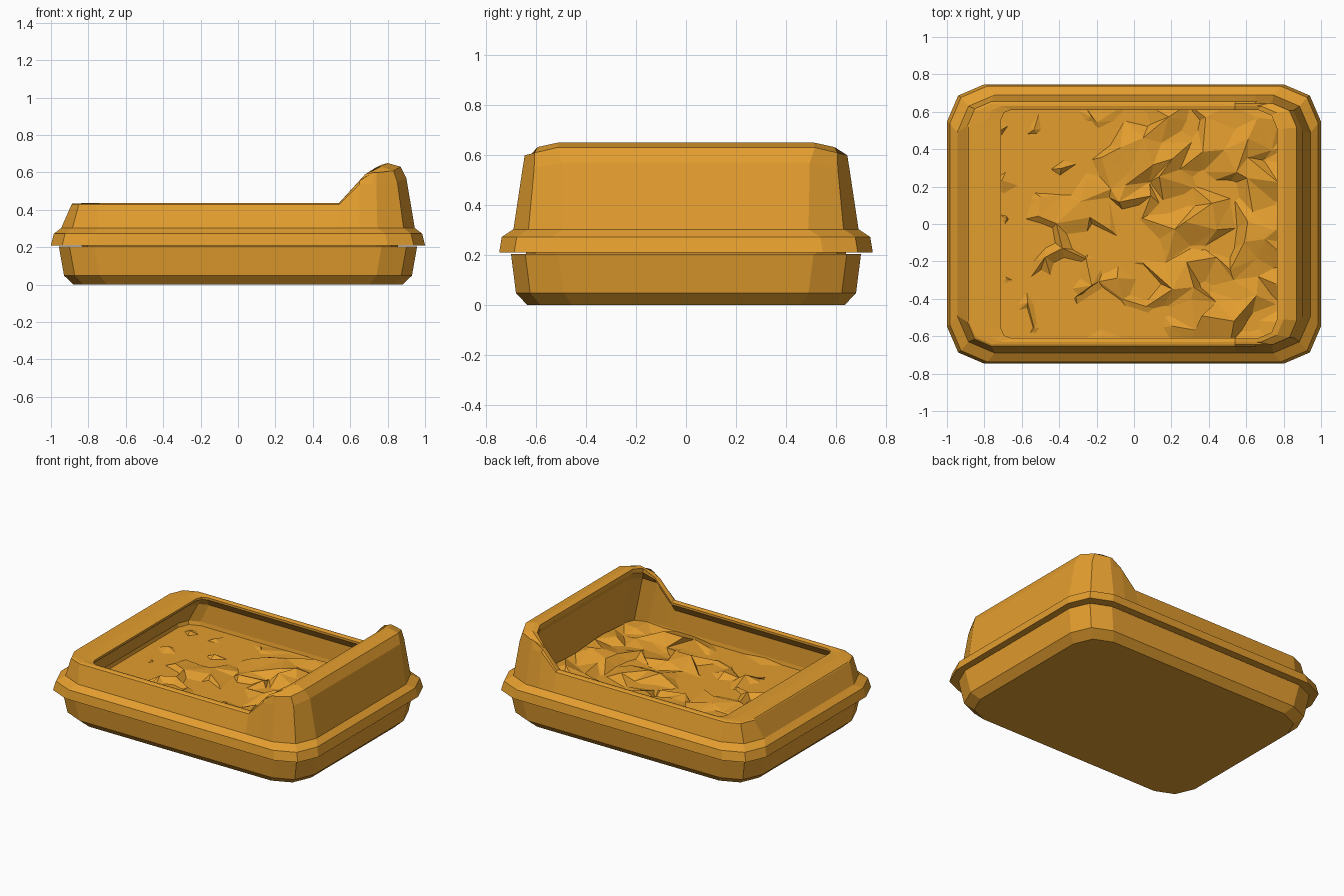
import bpy, bmesh, random
from mathutils import Vector, noise

random.seed(4)
if "Cube" in bpy.data.objects:
    bpy.data.objects.remove(bpy.data.objects["Cube"])

mat = bpy.data.materials.new("amber_plastic")
mat.use_nodes = True
COLOUR = (0.77, 0.34, 0.028, 1)
mat.diffuse_color = COLOUR
mat.node_tree.nodes["Principled BSDF"].inputs["Base Color"].default_value = COLOUR


def finish(name, bm):
    mesh = bpy.data.meshes.new(name)
    bm.to_mesh(mesh)
    bm.free()
    mesh.materials.append(mat)
    obj = bpy.data.objects.new(name, mesh)
    bpy.context.collection.objects.link(obj)
    return obj


def ring(xl, xr, hy, r, z, mids=(), r_right=None, top=None):
    """Rounded rectangle at height z; with top, it climbs to that height at +x."""
    q = r_right or r
    half = [(-xl, hy - r), (-xl + 0.3 * r, hy - 0.3 * r), (-xl + r, hy)]
    half += [(x, hy) for x in mids]
    half += [(xr - q, hy), (xr - 0.3 * q, hy - 0.3 * q), (xr, hy - q)]
    pts = []
    for x, y in half:
        h = z
        if top:
            h = min(z + 1.1 * max(0, x - 0.54), top - 0.25 * max(0, y - 0.52))
        pts.append(Vector((x, y, h)))
    return pts + [Vector((p.x, -p.y, p.z)) for p in reversed(pts)]


def loft(name, rings, cap_start=False, cap_end=False):
    bm = bmesh.new()
    loops = [[bm.verts.new(p) for p in r] for r in rings]
    n = len(loops[0])
    for a, b in zip(loops, loops[1:]):
        for i in range(n):
            j = (i + 1) % n
            bm.faces.new((a[i], b[i], b[j], a[j]))
    if cap_start:
        bm.faces.new(loops[0])
    if cap_end:
        bm.faces.new(list(reversed(loops[-1])))
    bmesh.ops.recalc_face_normals(bm, faces=bm.faces)
    return finish(name, bm)


# Lower tray
loft("tray", [
    ring(0.88, 0.88, 0.635, 0.18, 0),
    ring(0.93, 0.93, 0.68, 0.19, 0.048),
    ring(0.958, 0.958, 0.70, 0.19, 0.205),
], True, True)

# Flange and raised wall, swept up at one end and folded in to an undercut lip
OUTER = (0.54, 0.65, 0.72)
INNER = (0.54, 0.60, 0.65)
loft("rim_and_wall", [
    ring(0.90, 0.90, 0.65, 0.16, 0.21, OUTER),
    ring(1.0, 1.0, 0.747, 0.2, 0.21, OUTER),
    ring(0.985, 0.985, 0.737, 0.2, 0.272, OUTER),
    ring(0.945, 0.945, 0.69, 0.2, 0.303, OUTER),
    ring(0.89, 0.90, 0.655, 0.13, 0.428, OUTER, 0.16, 0.57),
    ring(0.885, 0.87, 0.645, 0.13, 0.434, OUTER, 0.13, 0.63),
    ring(0.79, 0.80, 0.63, 0.08, 0.436, INNER, 0.12, 0.65),
    ring(0.71, 0.765, 0.61, 0.05, 0.43, INNER, 0.1, 0.64),
    ring(0.71, 0.765, 0.61, 0.05, 0.415, INNER, 0.1, 0.61),
    ring(0.77, 0.80, 0.65, 0.09, 0.36, INNER, 0.12, 0.56),
    ring(0.84, 0.86, 0.645, 0.1, 0.23, INNER, 0.12),
    ring(0.82, 0.84, 0.625, 0.1, 0.13, INNER, 0.12),
])

# Loose, crumpled filling
bm = bmesh.new()
NX, NY = 15, 12
grid = []
for i in range(NX + 1):
    row = []
    for j in range(NY + 1):
        x, y = -0.83 + 1.68 * i / NX, -0.64 + 1.28 * j / NY
        z = 0.205 + 0.03 * x + 0.03 * noise.noise(Vector((x * 3, y * 3, 0)))
        if 0 < i < NX and 0 < j < NY:
            x += random.uniform(-0.045, 0.045)
            y += random.uniform(-0.045, 0.045)
            z += random.uniform(-0.035, 0.05)
        row.append(bm.verts.new((x, y, z)))
    grid.append(row)
for i in range(NX):
    for j in range(NY):
        a, b, c, d = grid[i][j], grid[i + 1][j], grid[i + 1][j + 1], grid[i][j + 1]
        if random.random() < 0.5:
            bm.faces.new((a, b, c))
            bm.faces.new((a, c, d))
        else:
            bm.faces.new((a, b, d))
            bm.faces.new((b, c, d))
finish("filling", bm)
